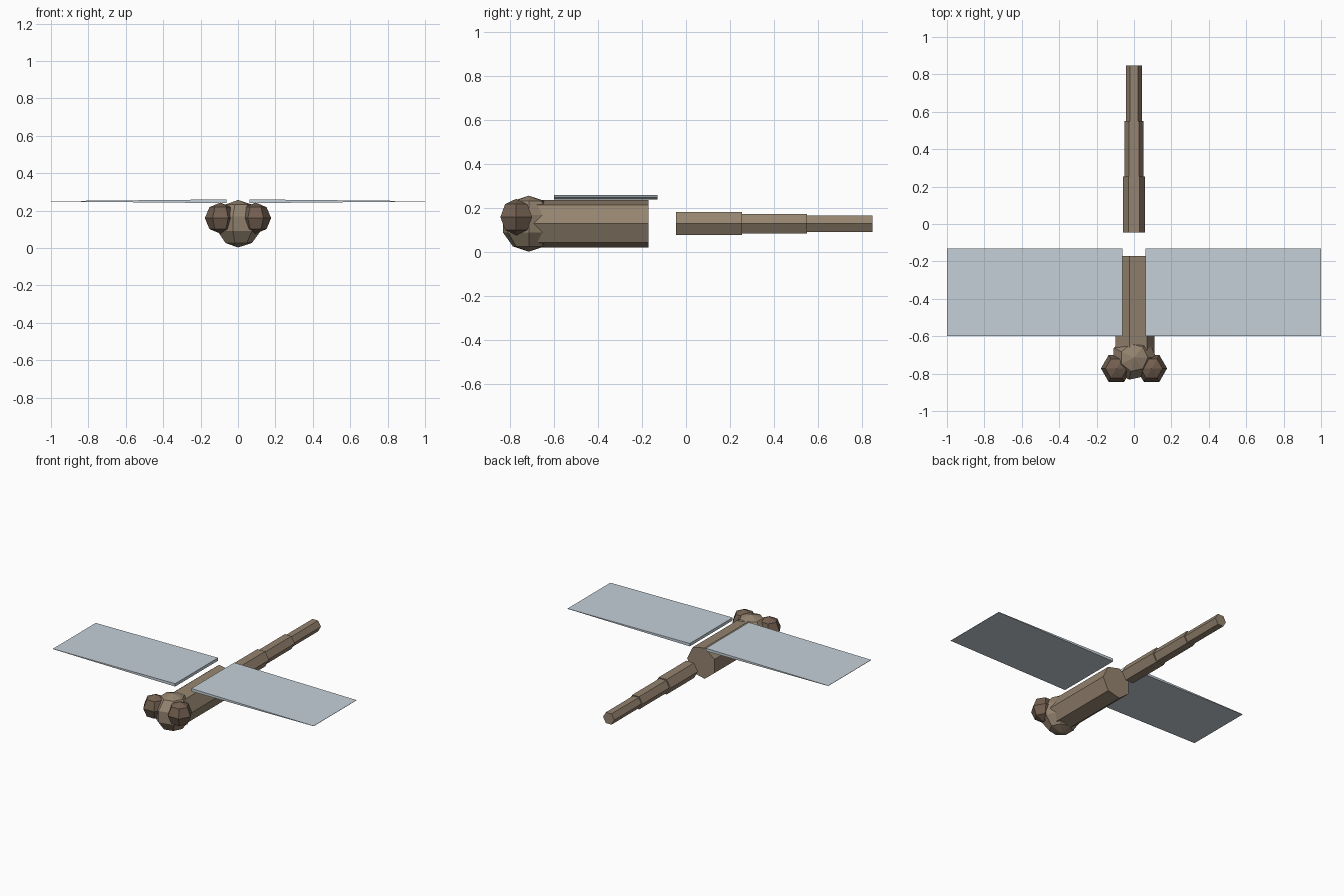
import bpy
import bmesh
from math import sin, cos, pi
from mathutils import Vector

if "Cube" in bpy.data.objects:
    bpy.data.objects.remove(bpy.data.objects["Cube"])


def material(name, color):
    m = bpy.data.materials.new(name)
    m.diffuse_color = color
    m.use_nodes = True
    m.node_tree.nodes["Principled BSDF"].inputs["Base Color"].default_value = m.diffuse_color
    return m


body_mat = material("body_brown", (0.30, 0.23, 0.16, 1))
eye_mat = material("eye_brown", (0.17, 0.115, 0.08, 1))
wing_mat = material("wing_blue_grey", (0.56, 0.63, 0.69, 0.8))


def finish(bm, name, mat):
    bmesh.ops.recalc_face_normals(bm, faces=bm.faces[:])
    mesh = bpy.data.meshes.new(name)
    bm.to_mesh(mesh)
    bm.free()
    mesh.materials.append(mat)
    obj = bpy.data.objects.new(name, mesh)
    bpy.context.collection.objects.link(obj)
    return obj


def bridge(bm, a, b):
    n = len(a)
    for i in range(n):
        j = (i + 1) % n
        bm.faces.new((a[i], a[j], b[j], b[i]))


def prism(name, sides, radius, y0, y1, z, mat):
    """Capped prism along y with one corner pointing to +x."""
    bm = bmesh.new()
    angles = [2 * pi * i / sides for i in range(sides)]
    ends = [[bm.verts.new((radius * cos(a), y, z + radius * sin(a))) for a in angles]
            for y in (y0, y1)]
    bridge(bm, *ends)
    for end in ends:
        bm.faces.new(end)
    return finish(bm, name, mat)


def ball(name, sides, rings, radius, center, mat):
    """Faceted ball with its poles on z and one meridian towards +x."""
    bm = bmesh.new()
    c = Vector(center)
    loops = []
    for k in range(1, rings):
        p = pi * k / rings
        loops.append([bm.verts.new(c + radius * Vector((
            sin(p) * cos(2 * pi * i / sides), sin(p) * sin(2 * pi * i / sides), cos(p))))
            for i in range(sides)])
    for a, b in zip(loops, loops[1:]):
        bridge(bm, a, b)
    for loop, dz in ((loops[0], radius), (loops[-1], -radius)):
        pole = bm.verts.new(c + Vector((0, 0, dz)))
        for i in range(sides):
            bm.faces.new((loop[i], loop[(i + 1) % sides], pole))
    return finish(bm, name, mat)


def wing(name, side):
    """Flat plate, thick at the root and thin at the tip."""
    bm = bmesh.new()
    ends = []
    for x, h in ((0.062, 0.01), (1.0, 0.001)):
        ends.append([bm.verts.new((side * x, y, 0.25 + dz))
                     for y, dz in ((-0.6, -h), (-0.13, -h), (-0.13, h), (-0.6, h))])
    bridge(bm, *ends)
    for end in ends:
        bm.faces.new(end)
    return finish(bm, name, wing_mat)


# Thorax and head
prism("thorax", 7, 0.11, -0.70, -0.17, 0.13, body_mat)
ball("head", 7, 5, 0.127, (0, -0.715, 0.13), body_mat)

# Tail in three narrowing sections
for i, (r, y0, y1) in enumerate(((0.06, -0.045, 0.255),
                                 (0.051, 0.255, 0.55),
                                 (0.043, 0.55, 0.847))):
    prism(f"tail_section_{i + 1}", 6, r, y0, y1, 0.13, body_mat)

# Paired eyes and wings
for label, s in (("left", -1), ("right", 1)):
    ball(f"{label}_eye", 6, 4, 0.083, (s * 0.094, -0.772, 0.16), eye_mat)
    wing(f"{label}_wing", s)
